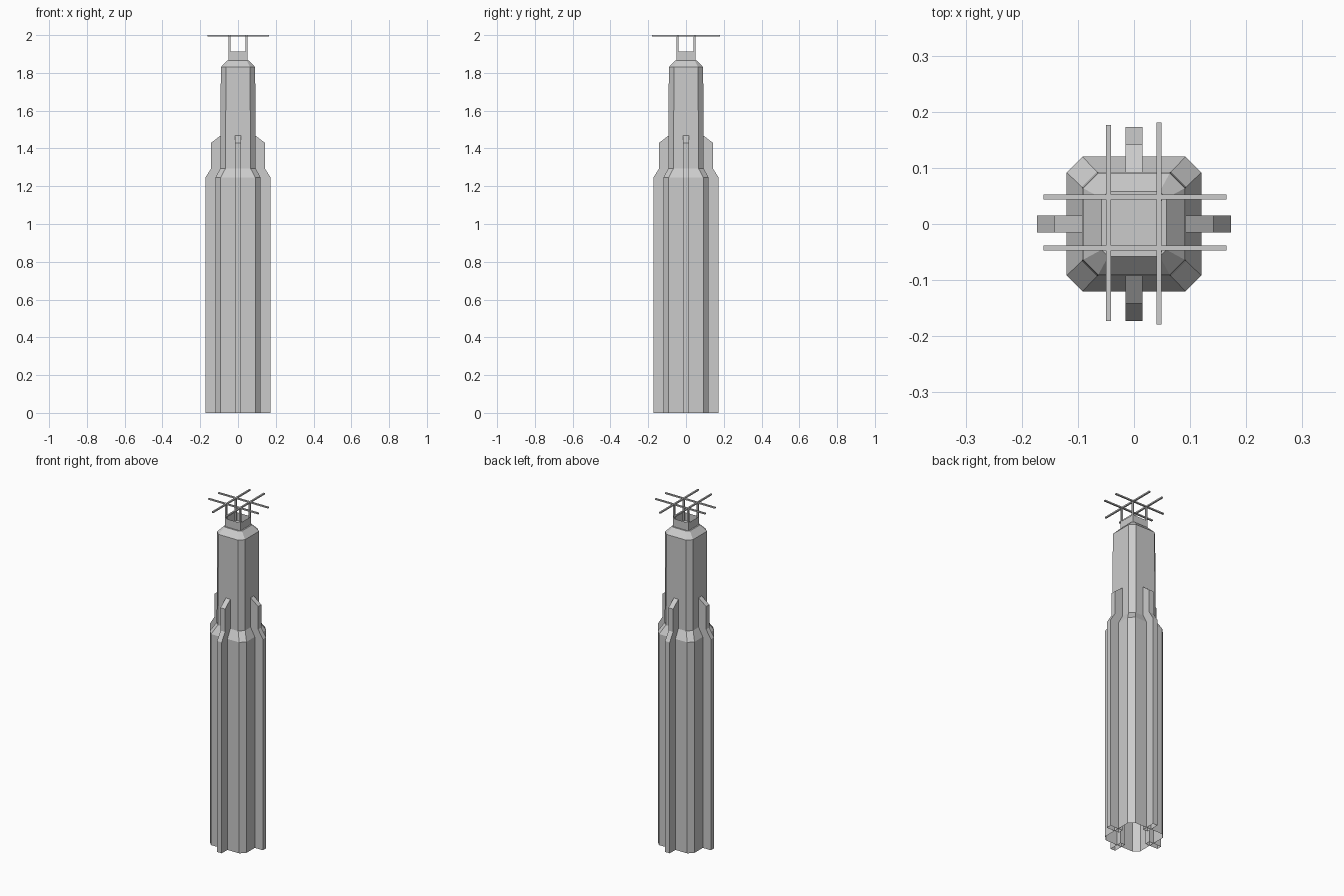
import bpy, bmesh
from math import pi
from mathutils import Matrix

if "Cube" in bpy.data.objects:
    bpy.data.objects.remove(bpy.data.objects["Cube"])


def finish(name, bm):
    me = bpy.data.meshes.new(name)
    bm.to_mesh(me)
    bm.free()
    ob = bpy.data.objects.new(name, me)
    bpy.context.collection.objects.link(ob)
    return ob


def loft(name, sections, cap_top):
    """Stack of chamfered squares: (half width, half flat, z), open at the bottom."""
    bm = bmesh.new()
    rings = []
    for h, c, z in sections:
        pts = [(h, -c), (h, c), (c, h), (-c, h), (-h, c), (-h, -c), (-c, -h), (c, -h)]
        rings.append([bm.verts.new((x, y, z)) for x, y in pts])
    for a, b in zip(rings, rings[1:]):
        for i in range(8):
            j = (i + 1) % 8
            bm.faces.new((a[i], a[j], b[j], b[i]))
    if cap_top:
        bm.faces.new(rings[-1])
    return finish(name, bm)


def box(name, x0, x1, y0, y1, z0, z1, open_top=False):
    bm = bmesh.new()
    bmesh.ops.create_cube(bm, size=1)
    for v in bm.verts:
        v.co.x = x1 if v.co.x > 0 else x0
        v.co.y = y1 if v.co.y > 0 else y0
        v.co.z = z1 if v.co.z > 0 else z0
    bm.normal_update()
    if open_top:
        ends = [f for f in bm.faces if abs(f.normal.z) > 0.5]
        bmesh.ops.delete(bm, geom=ends, context='FACES_ONLY')
    return finish(name, bm)


# Tower shaft with stepped shoulders and flat roof
loft("tower_shaft", [(0.12, 0.092, 0), (0.12, 0.092, 1.245), (0.093, 0.066, 1.295),
                     (0.091, 0.064, 1.83), (0.058, 0.046, 1.865)], True)

# Stepped fins on the four sides, open underneath
profile = [(0.092, 0), (0.173, 0), (0.173, 1.245), (0.142, 1.295),
           (0.142, 1.43), (0.09, 1.47)]
for k, side in enumerate(("right", "back", "left", "front")):
    bm = bmesh.new()
    a, b = ([bm.verts.new((x, y, z)) for x, z in profile] for y in (-0.015, 0.015))
    bm.faces.new(a)
    bm.faces.new(b[::-1])
    for i in range(1, len(profile)):
        j = (i + 1) % len(profile)
        bm.faces.new((a[j], a[i], b[i], b[j]))
    bmesh.ops.recalc_face_normals(bm, faces=bm.faces)
    bmesh.ops.transform(bm, matrix=Matrix.Rotation(k * pi / 2, 4, 'Z'), verts=bm.verts)
    finish("fin_" + side, bm)

# Open parapet on the roof
box("roof_parapet", -0.05, 0.05, -0.05, 0.05, 1.865, 1.912, open_top=True)

# Corner posts
for sx in (-1, 1):
    for sy in (-1, 1):
        x, y = sx * 0.0455, sy * 0.0455
        box("roof_post", x - 0.0045, x + 0.0045, y - 0.0045, y + 0.0045, 1.865, 1.995)

# Crossed beams on top
for x, y0, y1 in ((-0.0455, -0.173, 0.176), (0.0445, -0.179, 0.181)):
    box("beam_lengthwise", x - 0.0045, x + 0.0045, y0, y1, 1.992, 2.0)
for y in (0.048, -0.043):
    box("beam_crosswise", -0.161, 0.165, y - 0.0045, y + 0.0045, 1.992, 1.9995)
